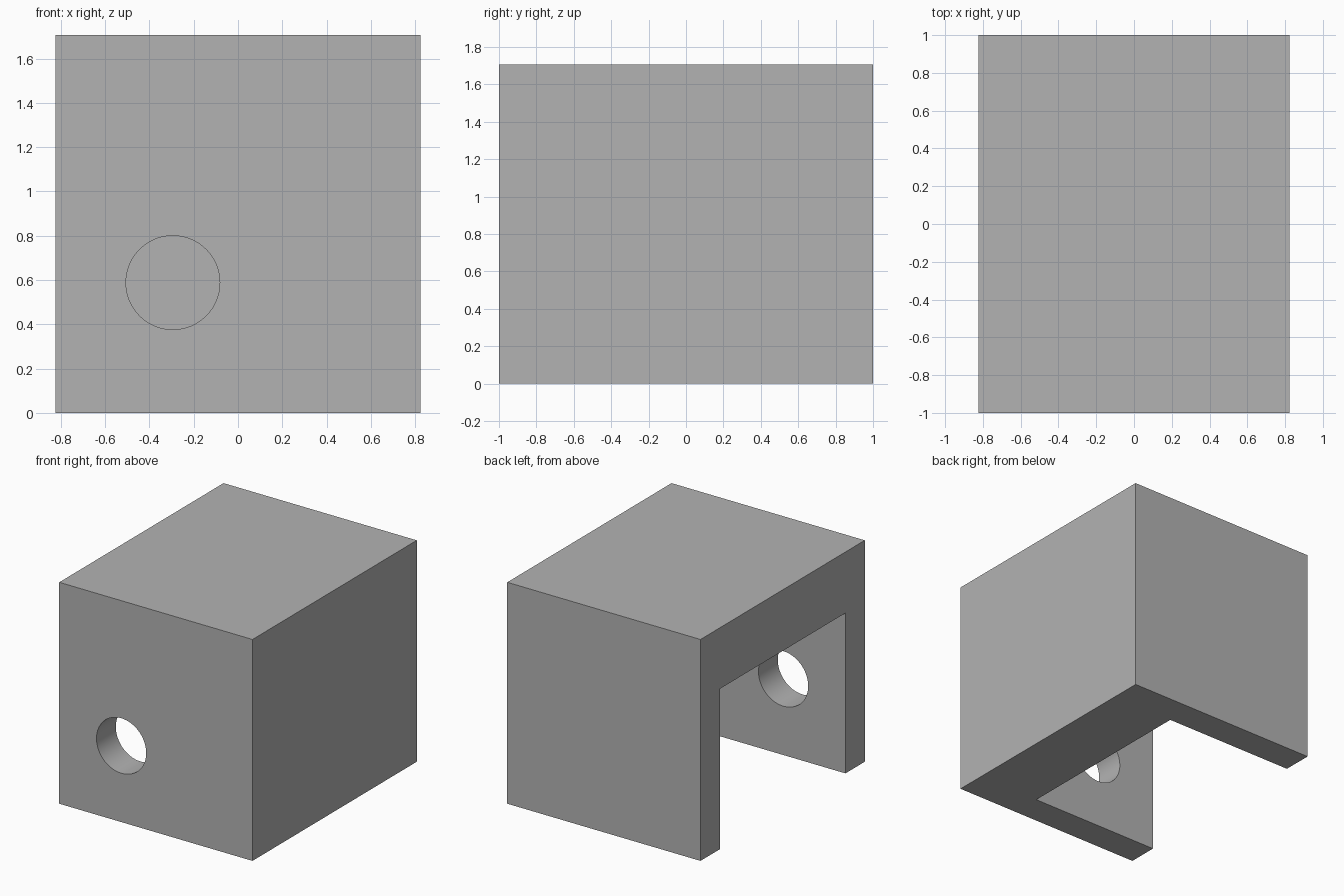
import bpy
from math import radians
from mathutils import Vector

default = bpy.data.objects.get("Cube")
if default:
    bpy.data.objects.remove(default, do_unlink=True)

U = 2 / 17                            # design unit
W, D, H = 14 * U, 17 * U, 14.5 * U    # overall width, depth, height
PLATE, WALL, ROOF = 2 * U, 4.5 * U, 4 * U


def box(name, low, high):
    """Axis-aligned box between two corners."""
    low, high = Vector(low), Vector(high)
    bpy.ops.mesh.primitive_cube_add(size=1, location=(low + high) / 2)
    obj = bpy.context.object
    obj.name = name
    obj.scale = high - low
    bpy.ops.object.transform_apply(location=True, rotation=False, scale=True)
    return obj


def cut(target, cutter):
    """Subtract the cutter and discard it."""
    cutter.hide_render = True
    mod = target.modifiers.new("cut", 'BOOLEAN')
    mod.operation, mod.solver, mod.object = 'DIFFERENCE', 'EXACT', cutter
    bpy.context.view_layer.objects.active = target
    bpy.ops.object.modifier_apply(modifier=mod.name)
    bpy.data.objects.remove(cutter, do_unlink=True)


# Solid block
block = box("bracket_block", (-W / 2, -D / 2, 0), (W / 2, D / 2, H))

# Pocket open to the bottom and the -x side
cut(block, box("pocket_cutter",
               (-W, -D / 2 + PLATE, -U),
               (W / 2 - WALL, D / 2 - PLATE, H - ROOF)))

# Round hole through the front plate only
bpy.ops.mesh.primitive_cylinder_add(
    vertices=96, radius=1.8 * U, depth=2 * PLATE,
    location=(-2.5 * U, -D / 2 + PLATE / 2, 5 * U), rotation=(radians(90), 0, 0))
cut(block, bpy.context.object)

# Plain grey finish
grey = bpy.data.materials.new("plain_grey")
grey.use_nodes = True
colour = (0.45, 0.45, 0.45, 1)
grey.diffuse_color = colour
grey.node_tree.nodes["Principled BSDF"].inputs["Base Color"].default_value = colour
block.data.materials.clear()
block.data.materials.append(grey)

# Smooth hole wall, sharp edges elsewhere
bpy.ops.object.select_all(action='DESELECT')
block.select_set(True)
bpy.context.view_layer.objects.active = block
bpy.ops.object.shade_smooth_by_angle(angle=radians(30))
